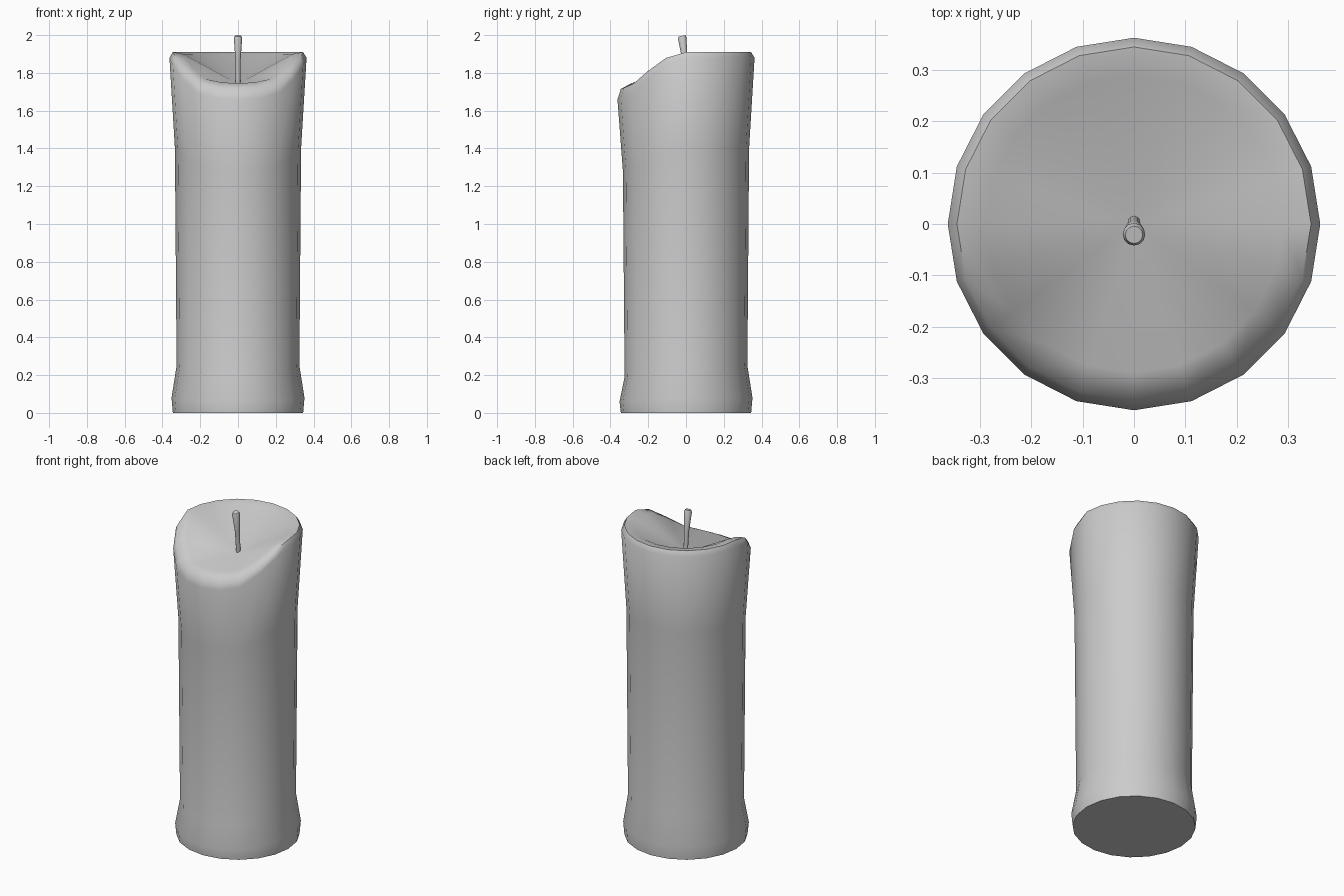
import bpy, bmesh, math

if "Cube" in bpy.data.objects:
    bpy.data.objects.remove(bpy.data.objects["Cube"])

N = 20


def make_object(name, bm, angle):
    bmesh.ops.recalc_face_normals(bm, faces=bm.faces)
    mesh = bpy.data.meshes.new(name)
    bm.to_mesh(mesh)
    bm.free()
    obj = bpy.data.objects.new(name, mesh)
    bpy.context.collection.objects.link(obj)
    bpy.context.view_layer.objects.active = obj
    obj.select_set(True)
    bpy.ops.object.shade_smooth_by_angle(angle=math.radians(angle))
    obj.select_set(False)
    return obj


def bridge(bm, a, b):
    n = len(a)
    for i in range(n):
        j = (i + 1) % n
        bm.faces.new((a[i], a[j], b[j], b[i]))


def melt(i):
    """How far the wax has slumped at side i: 0 at the back, 1 at the front."""
    steps = abs(i - 15)  # side 15 points to -y
    steps = min(steps, N - steps)
    return [1, 0.97, 0.86, 0.52, 0.16][steps] if steps < 5 else 0


# Wax body: rings of (radius, height at back, height at front)
rings = [(0.345, 0, 0), (0.352, 0.08, 0.06), (0.325, 0.25, 0.19),
         (0.334, 1.40, 1.28), (0.363, 1.88, 1.66),
         (0.345, 1.91, 1.715), (0.29, 1.90, 1.745)]
bm = bmesh.new()
loops = []
for r, back, front in rings:
    loop = []
    for i in range(N):
        a = math.tau * i / N
        z = back + (front - back) * melt(i)
        loop.append(bm.verts.new((r * math.cos(a), r * math.sin(a), z)))
    loops.append(loop)
for a, b in zip(loops, loops[1:]):
    bridge(bm, a, b)
bm.faces.new(loops[0])
# Conical melted bowl
centre = bm.verts.new((0, 0, 1.742))
for i in range(N):
    bm.faces.new((loops[-1][i], loops[-1][(i + 1) % N], centre))
make_object("wax_body", bm, 60)

# Wick: leans forward and widens to the top, (y, z, radius)
bm = bmesh.new()
loops = []
for y, z, r in [(0.004, 1.735, 0.012), (-0.006, 1.87, 0.014),
                (-0.020, 1.985, 0.022), (-0.021, 1.996, 0.017)]:
    loop = []
    for i in range(12):
        a = math.tau * i / 12
        dy = r * math.sin(a)
        loop.append(bm.verts.new((r * math.cos(a), y + dy, z + 0.2 * dy)))
    loops.append(loop)
for a, b in zip(loops, loops[1:]):
    bridge(bm, a, b)
bm.faces.new(loops[0])
bm.faces.new(loops[-1])
make_object("wick", bm, 50)
